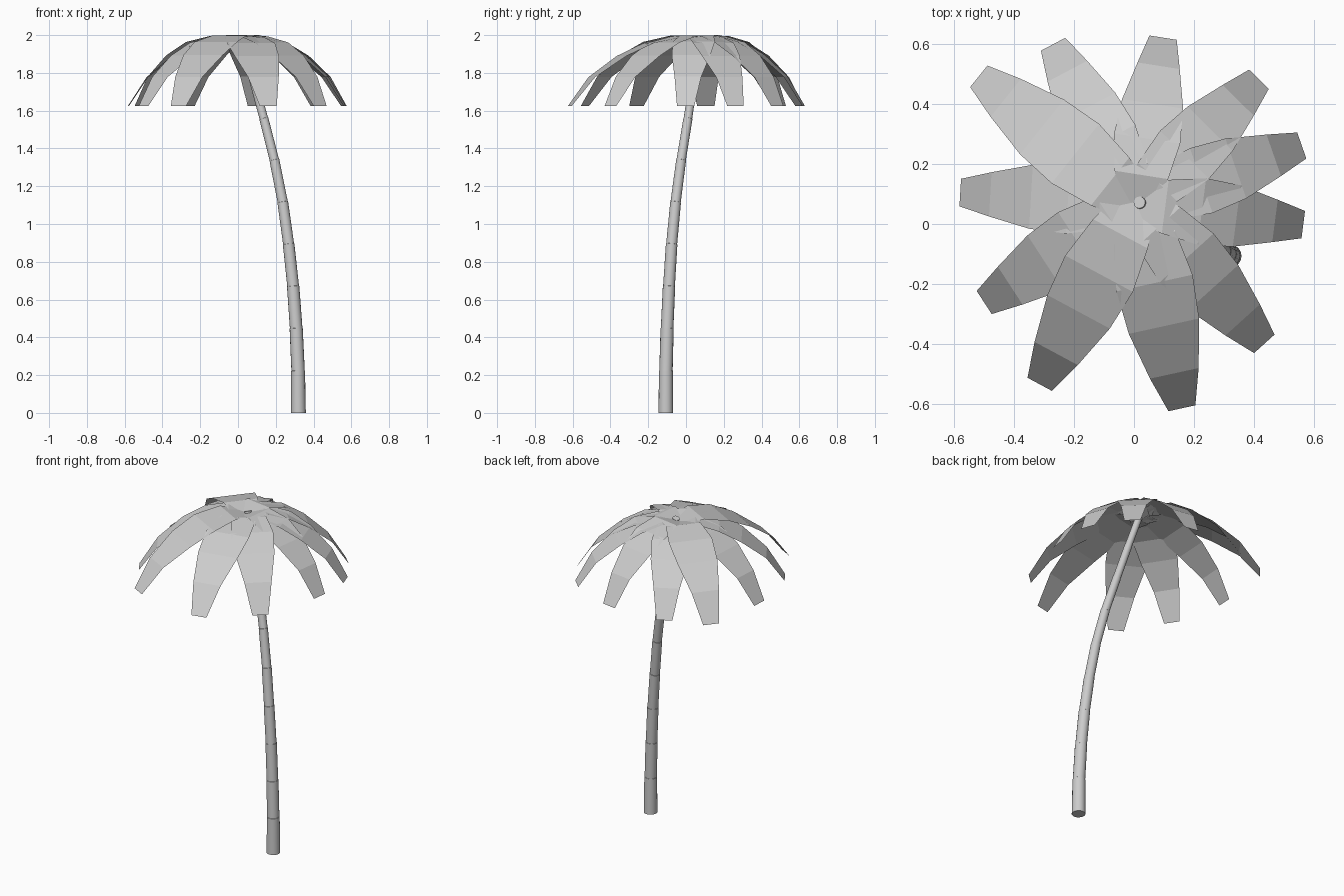
import bpy, bmesh, math
from mathutils import Vector

if "Cube" in bpy.data.objects:
    bpy.data.objects.remove(bpy.data.objects["Cube"])

grey = bpy.data.materials.new("light grey")
grey.diffuse_color = (0.6, 0.6, 0.6, 1)
grey.use_nodes = True
grey.node_tree.nodes["Principled BSDF"].inputs["Base Color"].default_value = grey.diffuse_color


def make_object(name, bm):
    mesh = bpy.data.meshes.new(name)
    bm.to_mesh(mesh)
    bm.free()
    mesh.materials.append(grey)
    ob = bpy.data.objects.new(name, mesh)
    bpy.context.collection.objects.link(ob)
    return ob


# Trunk: curved tapering tube with a small step at every ring
path = [(0.32, -0.107, 0), (0.318, -0.106, 0.223), (0.308, -0.10, 0.447),
        (0.292, -0.09, 0.67), (0.268, -0.076, 0.893), (0.237, -0.055, 1.115),
        (0.193, -0.026, 1.337), (0.137, 0.01, 1.557), (0.078, 0.042, 1.775),
        (0.018, 0.072, 1.985)]
path = [Vector(p) for p in path]
SIDES = 16
bm = bmesh.new()
rings = []


def add_ring(centre, radius, tangent):
    side = Vector((0, 1, 0)).cross(tangent).normalized()
    up = tangent.cross(side).normalized()
    rings.append([bm.verts.new(centre + radius * (math.cos(a) * side + math.sin(a) * up))
                  for a in (2 * math.pi * k / SIDES for k in range(SIDES))])


last = len(path) - 1
for i, p in enumerate(path):
    t = (path[min(i + 1, last)] - path[max(i - 1, 0)]).normalized()
    if i == 0:
        t = Vector((0, 0, 1))
    r = 0.039 - 0.019 * i / last
    add_ring(p, r, t)
    if 0 < i < last:
        add_ring(p + t * 0.001, r - 0.0015, t)
for a, b in zip(rings, rings[1:]):
    for k in range(SIDES):
        n = (k + 1) % SIDES
        f = bm.faces.new((a[k], a[n], b[n], b[k]))
        f.smooth = True
bm.faces.new(list(reversed(rings[0])))
bm.faces.new(rings[-1])
bmesh.ops.recalc_face_normals(bm, faces=bm.faces[:])
trunk = make_object("trunk", bm)
bpy.context.view_layer.objects.active = trunk
trunk.select_set(True)
bpy.ops.object.shade_smooth_by_angle(angle=math.radians(35))

# Fronds: drooping flat-faced strips, one for each tip position
centre = Vector((0.01, 0.07))
tips = [(0.097, 0.622), (0.417, 0.483), (0.56, 0.262), (0.565, -0.002),
        (0.435, -0.40), (0.16, -0.615), (-0.315, -0.535), (-0.50, -0.262),
        (-0.58, 0.105), (-0.518, 0.493), (-0.27, 0.60)]
# fraction of length, height, half width relative to a long frond
profile = [(0.0, 1.975, 0.07), (0.17, 2.0, 0.105), (0.39, 1.966, 0.13),
           (0.60, 1.895, 0.12), (0.83, 1.78, 0.083), (1.0, 1.625, 0.046)]
for n, tip in enumerate(tips):
    axis = Vector(tip) - centre
    length = axis.length
    d = axis.normalized()
    s = Vector((-d.y, d.x))
    drop = 0.0015 * ((n * 4) % 11)      # layers the fronds at the crown
    bm = bmesh.new()
    rows = []
    for f, z, w in profile:
        c = centre + axis * f
        if f < 1:
            w *= 0.3 + 0.7 * length / 0.7
            z -= drop * (1 - f)
        rows.append([bm.verts.new((*(c - s * w), z)), bm.verts.new((*(c + s * w), z))])
    for a, b in zip(rows, rows[1:]):
        bm.faces.new((a[0], b[0], b[1], a[1]))
    make_object("frond_%02d" % (n + 1), bm)
